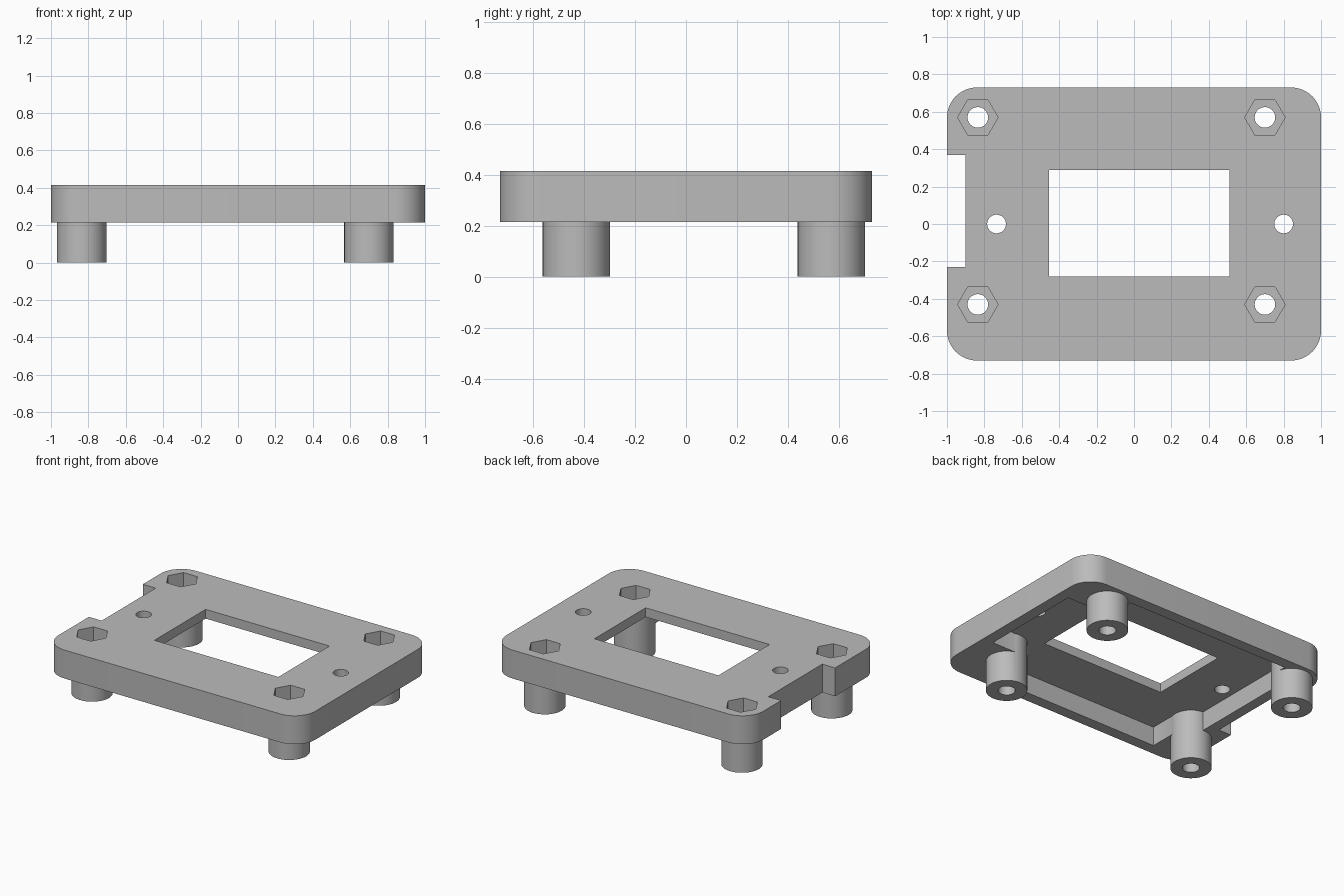
import bpy, bmesh
from math import cos, sin, pi

cube = bpy.data.objects.get("Cube")
if cube:
    bpy.data.objects.remove(cube, do_unlink=True)

TOP, UNDER, CEILING = 0.415, 0.215, 0.35
LEG_R, HOLE_R, NUT_R, NUT_FLOOR = 0.132, 0.055, 0.108, 0.2
LEGS = [(x, y) for x in (-0.835, 0.7) for y in (-0.43, 0.57)]

grey = bpy.data.materials.new("plain grey")
grey.use_nodes = True
grey.diffuse_color = (0.5, 0.5, 0.5, 1)
grey.node_tree.nodes["Principled BSDF"].inputs["Base Color"].default_value = (0.5, 0.5, 0.5, 1)


def arc(cx, cy, r, start, end, steps):
    return [(cx + r * cos(start + (end - start) * i / steps),
             cy + r * sin(start + (end - start) * i / steps)) for i in range(steps + 1)]


def circle(cx, cy, r, sides):
    return arc(cx, cy, r, 0, 2 * pi, sides)[:-1]


def rect(x0, x1, y0, y1):
    return [(x0, y0), (x1, y0), (x1, y1), (x0, y1)]


def prism(name, outline, z0, z1):
    bm = bmesh.new()
    base = bm.faces.new([bm.verts.new((x, y, z0)) for x, y in outline])
    top = bmesh.ops.extrude_face_region(bm, geom=[base])["geom"]
    bmesh.ops.translate(bm, vec=(0, 0, z1 - z0),
                        verts=[v for v in top if isinstance(v, bmesh.types.BMVert)])
    bmesh.ops.recalc_face_normals(bm, faces=bm.faces[:])
    mesh = bpy.data.meshes.new(name)
    bm.to_mesh(mesh)
    bm.free()
    mesh.materials.append(grey)
    obj = bpy.data.objects.new(name, mesh)
    bpy.context.collection.objects.link(obj)
    return obj


def combine(target, tool, operation):
    mod = target.modifiers.new("combine", "BOOLEAN")
    mod.operation, mod.solver, mod.object = operation, "EXACT", tool
    bpy.context.view_layer.objects.active = target
    bpy.ops.object.modifier_apply(modifier=mod.name)
    bpy.data.objects.remove(tool, do_unlink=True)


# Plate with rounded corners
W, D, R = 1.0, 0.73, 0.16
outline = []
for i, (sx, sy) in enumerate([(1, 1), (-1, 1), (-1, -1), (1, -1)]):
    outline += arc(sx * (W - R), sy * (D - R), R, i * pi / 2, (i + 1) * pi / 2, 12)
plate = prism("mounting_plate", outline, UNDER, TOP)

# Hollow underside, leaving a solid block around each leg
pocket = []
r = LEG_R - 0.005
for sx, sy in [(1, 1), (-1, 1), (-1, -1), (1, -1)]:
    lx, wall_x = (0.7, 0.92) if sx > 0 else (-0.835, -0.825)
    ly, wall_y = (0.57 if sy > 0 else -0.43), sy * 0.65
    bend = [(lx + sx * r * -sin(t), ly - sy * r * cos(t))
            for t in [k * pi / 16 for k in range(9)]]
    if sx < 0:
        bend = bend[1:]
    corner = [(wall_x, ly - sy * r)] + bend + [(lx - sx * r, wall_y)]
    pocket += corner if sx * sy > 0 else corner[::-1]
combine(plate, prism("pocket_cutter", pocket, 0.1, CEILING), "DIFFERENCE")

# Window, side notch and the two small through holes
combine(plate, prism("window_cutter", rect(-0.455, 0.51, -0.28, 0.29), 0.1, 0.6), "DIFFERENCE")
combine(plate, prism("notch_cutter", rect(-1.2, -0.9, -0.23, 0.37), 0.1, 0.6), "DIFFERENCE")
for x in (-0.735, 0.8):
    combine(plate, prism("hole_cutter", circle(x, 0, 0.05, 32), 0.1, 0.6), "DIFFERENCE")

# Legs with a screw hole and a hexagonal nut recess
for x, y in LEGS:
    combine(plate, prism("leg", circle(x, y, LEG_R, 48), 0, 0.38), "UNION")
for x, y in LEGS:
    combine(plate, prism("nut_cutter", circle(x, y, NUT_R, 6), NUT_FLOOR, 0.6), "DIFFERENCE")
    combine(plate, prism("screw_cutter", circle(x, y, HOLE_R, 32), -0.2, 0.6), "DIFFERENCE")

bpy.ops.object.select_all(action="DESELECT")
plate.select_set(True)
bpy.context.view_layer.objects.active = plate
bpy.ops.object.shade_smooth_by_angle(angle=pi / 6)
